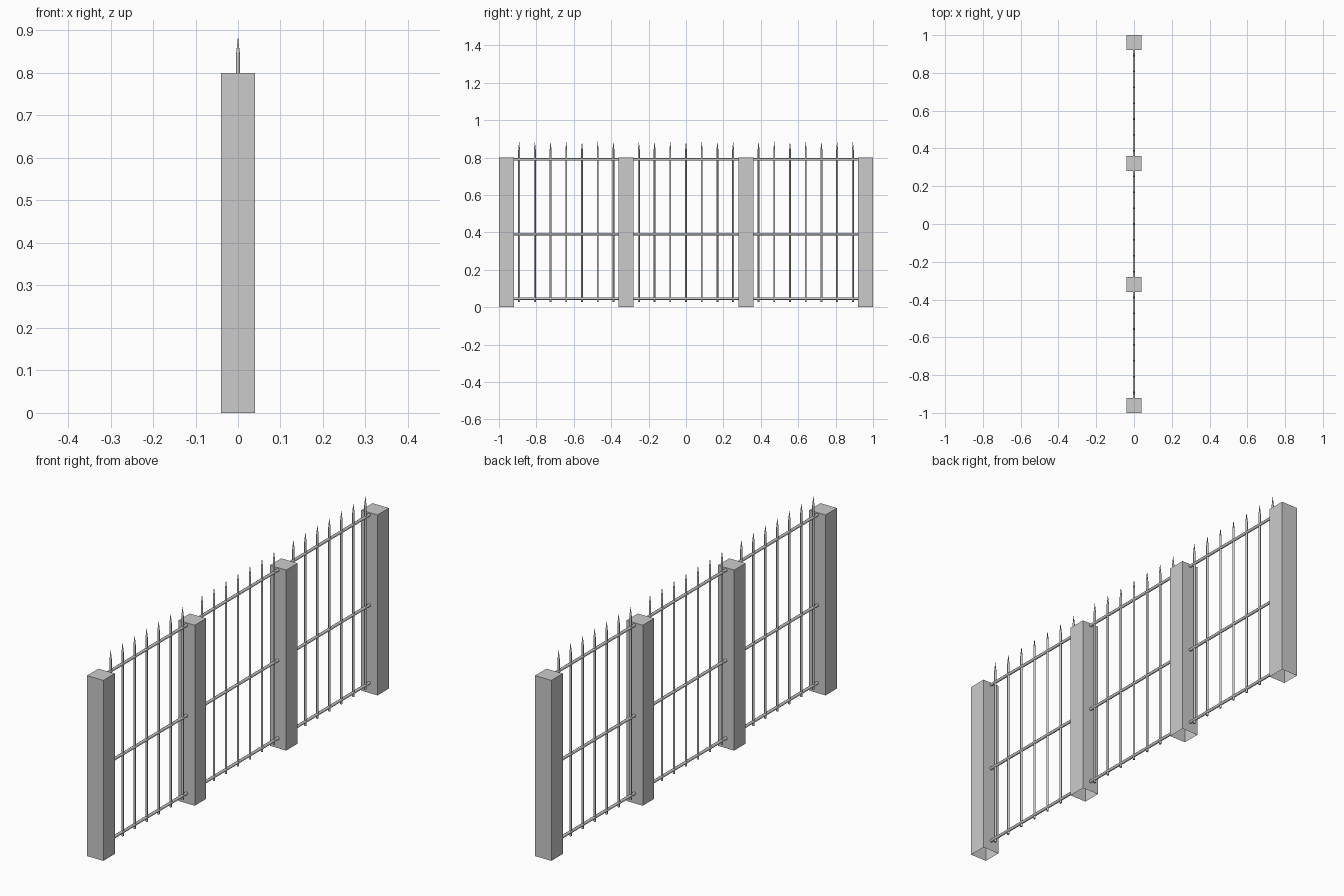
import bpy, bmesh, math
from mathutils import Matrix, Vector

cube = bpy.data.objects.get("Cube")
if cube:
    bpy.data.objects.remove(cube, do_unlink=True)

grey = bpy.data.materials.new("light_grey")
grey.use_nodes = True
grey.diffuse_color = (0.6, 0.6, 0.6, 1)
grey.node_tree.nodes["Principled BSDF"].inputs["Base Color"].default_value = (0.6, 0.6, 0.6, 1)


def finish(name, bm, smooth=False):
    mesh = bpy.data.meshes.new(name)
    bm.to_mesh(mesh)
    bm.free()
    mesh.materials.append(grey)
    obj = bpy.data.objects.new(name, mesh)
    bpy.context.collection.objects.link(obj)
    if smooth:
        bpy.ops.object.select_all(action='DESELECT')
        obj.select_set(True)
        bpy.context.view_layer.objects.active = obj
        bpy.ops.object.shade_smooth_by_angle(angle=math.radians(50))
    return obj


def rod(bm, start, end, r1, r2, sides=8):
    """Tapered rod between two points."""
    a, b = Vector(start), Vector(end)
    turn = (b - a).to_track_quat('Z', 'Y').to_matrix().to_4x4()
    bmesh.ops.create_cone(bm, cap_ends=True, segments=sides, radius1=r1, radius2=r2,
                          depth=(b - a).length,
                          matrix=Matrix.Translation((a + b) / 2) @ turn)


POST, HEIGHT, PITCH = 0.08, 0.8, 0.64

# Square posts, hollow underneath
for i in range(4):
    y = (i - 1.5) * PITCH
    bm = bmesh.new()
    bmesh.ops.create_cube(bm, size=1, matrix=Matrix.Translation((0, y, HEIGHT / 2))
                          @ Matrix.Diagonal((POST, POST, HEIGHT, 1)))
    bottom = [f for f in bm.faces if f.normal.z < -0.9]
    bmesh.ops.delete(bm, geom=bottom, context='FACES_ONLY')
    finish(f"post_{i + 1}", bm)

# Three panels of rails and spear-tipped pickets
half = (PITCH - POST) / 2
for i in range(3):
    mid = (i - 1) * PITCH
    bm = bmesh.new()
    for z in (0.045, 0.39, 0.79):
        rod(bm, (0, mid - half, z), (0, mid + half, z), 0.0065, 0.0065)
    finish(f"rails_{i + 1}", bm, True)

    bm = bmesh.new()
    for k in range(-3, 4):
        y = mid + k * 0.084
        rod(bm, (0, y, 0.027), (0, y, 0.84), 0.005, 0.005)
        rod(bm, (0, y, 0.84), (0, y, 0.886), 0.005, 0.0)
    finish(f"pickets_{i + 1}", bm, True)
